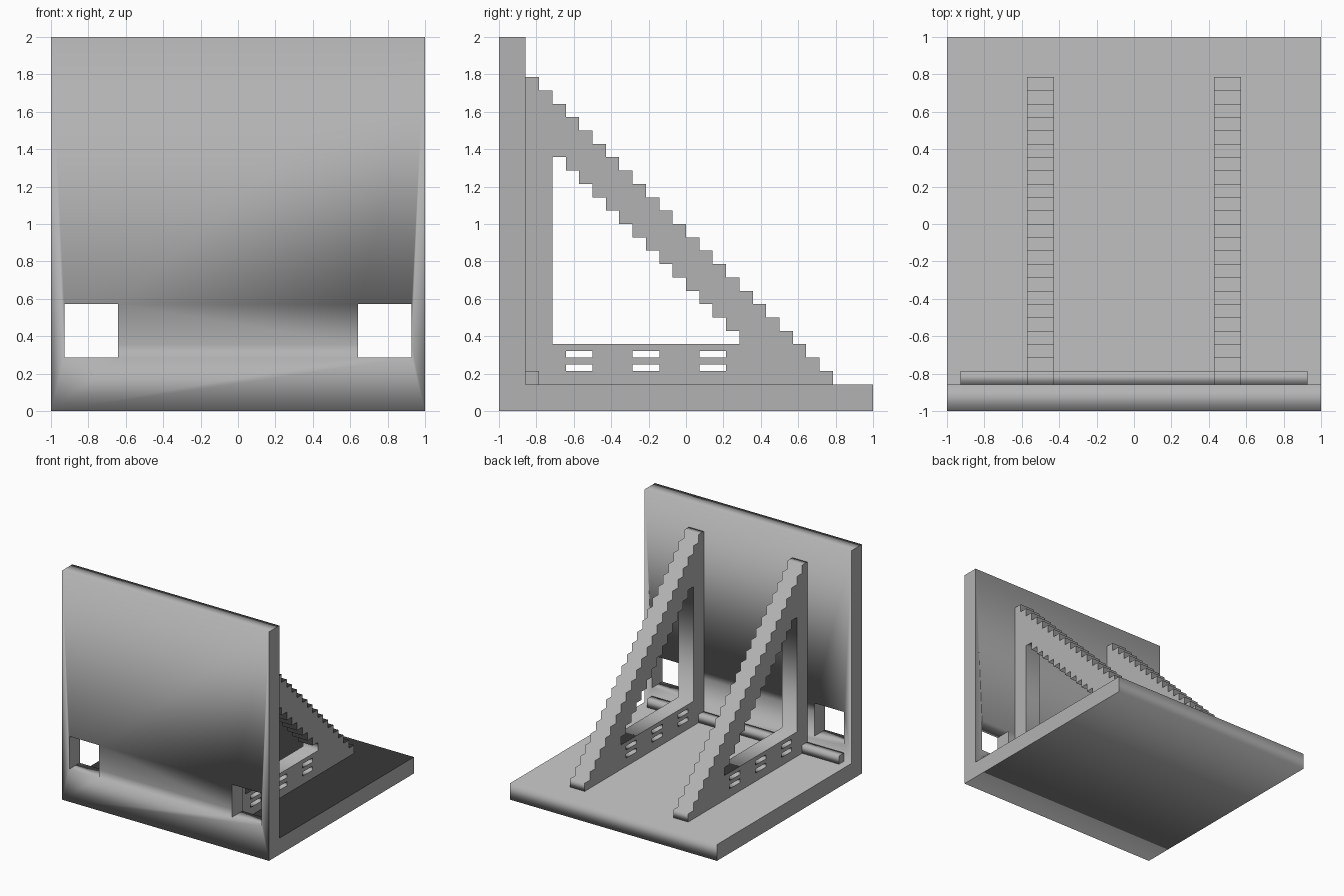
import bpy
from mathutils import Matrix

U = 1 / 14  # building module: the model is 28 modules wide

if "Cube" in bpy.data.objects:
    bpy.data.objects.remove(bpy.data.objects["Cube"], do_unlink=True)

grey = bpy.data.materials.new("plain grey")
grey.use_nodes = True
colour = (0.45, 0.45, 0.45, 1)
grey.diffuse_color = colour
grey.node_tree.nodes["Principled BSDF"].inputs["Base Color"].default_value = colour

# local profile axes (x, y, depth) become world (y, z, x)
SIDEWAYS = Matrix(((0, 0, 1, 0), (1, 0, 0, 0), (0, 1, 0, 0), (0, 0, 0, 1)))


def rect(y0, y1, z0, z1):
    return [(y0, z0), (y1, z0), (y1, z1), (y0, z1)]


def stairs(y, z, count, floor):
    """Outline with a descending staircase above a flat floor."""
    points = [(y, floor)]
    for i in range(count):
        points += [(y + i, z - i), (y + i + 1, z - i)]
    return points + [(y + count, floor)]


def extrude(name, x0, x1, outlines):
    """Extrude a side profile (first outline solid, others holes) from x0 to x1."""
    curve = bpy.data.curves.new(name, "CURVE")
    curve.dimensions = "2D"
    curve.fill_mode = "BOTH"
    curve.extrude = (x1 - x0) / 2 * U
    for outline in outlines:
        spline = curve.splines.new("POLY")
        spline.points.add(len(outline) - 1)
        for point, (y, z) in zip(spline.points, outline):
            point.co = (y * U, z * U, 0, 1)
        spline.use_cyclic_u = True
    temp = bpy.data.objects.new(name + "_profile", curve)
    bpy.context.collection.objects.link(temp)
    graph = bpy.context.evaluated_depsgraph_get()
    mesh = bpy.data.meshes.new_from_object(temp.evaluated_get(graph))
    bpy.data.objects.remove(temp, do_unlink=True)
    mesh.transform(Matrix.Translation(((x0 + x1) / 2 * U, 0, 0)) @ SIDEWAYS)
    mesh.name = name
    mesh.materials.clear()
    mesh.materials.append(grey)
    obj = bpy.data.objects.new(name, mesh)
    bpy.context.collection.objects.link(obj)
    # weld the caps to the sides
    weld = obj.modifiers.new("weld", "WELD")
    weld.merge_threshold = 0.0005
    return obj


# Base and upright wall in one L-shaped piece
body = extrude("base_and_wall", -14, 14, [
    [(-14, 0), (14, 0), (14, 2), (-12, 2), (-12, 28), (-14, 28)]])

# Square windows through the wall
for side, x in (("right", -13), ("left", 9)):
    cutter = extrude(side + "_window_cutter", x, x + 4, [rect(-15, -11, 4, 8)])
    cutter.hide_render = True
    cutter.hide_set(True)
    cutter.display_type = "WIRE"
    cut = body.modifiers.new(side + "_window", "BOOLEAN")
    cut.operation = "DIFFERENCE"
    cut.object = cutter

# Stepped braces with a stepped opening and small slots
slots = [rect(y, y + 2, z, z + 0.5) for y in (-9, -4, 1) for z in (3, 4)]
brace = [stairs(-12, 25, 23, 2), stairs(-10, 19, 14, 5)] + slots
for side, x in (("right", -8), ("left", 6)):
    extrude(side + "_brace", x, x + 2, brace)

# Low ledge along the foot of the wall, in the gaps beside the braces
for name, x0, x1 in (("right_ledge", -13, -8), ("middle_ledge", -6, 6), ("left_ledge", 8, 13)):
    extrude(name, x0, x1, [rect(-12, -11, 2, 3)])
